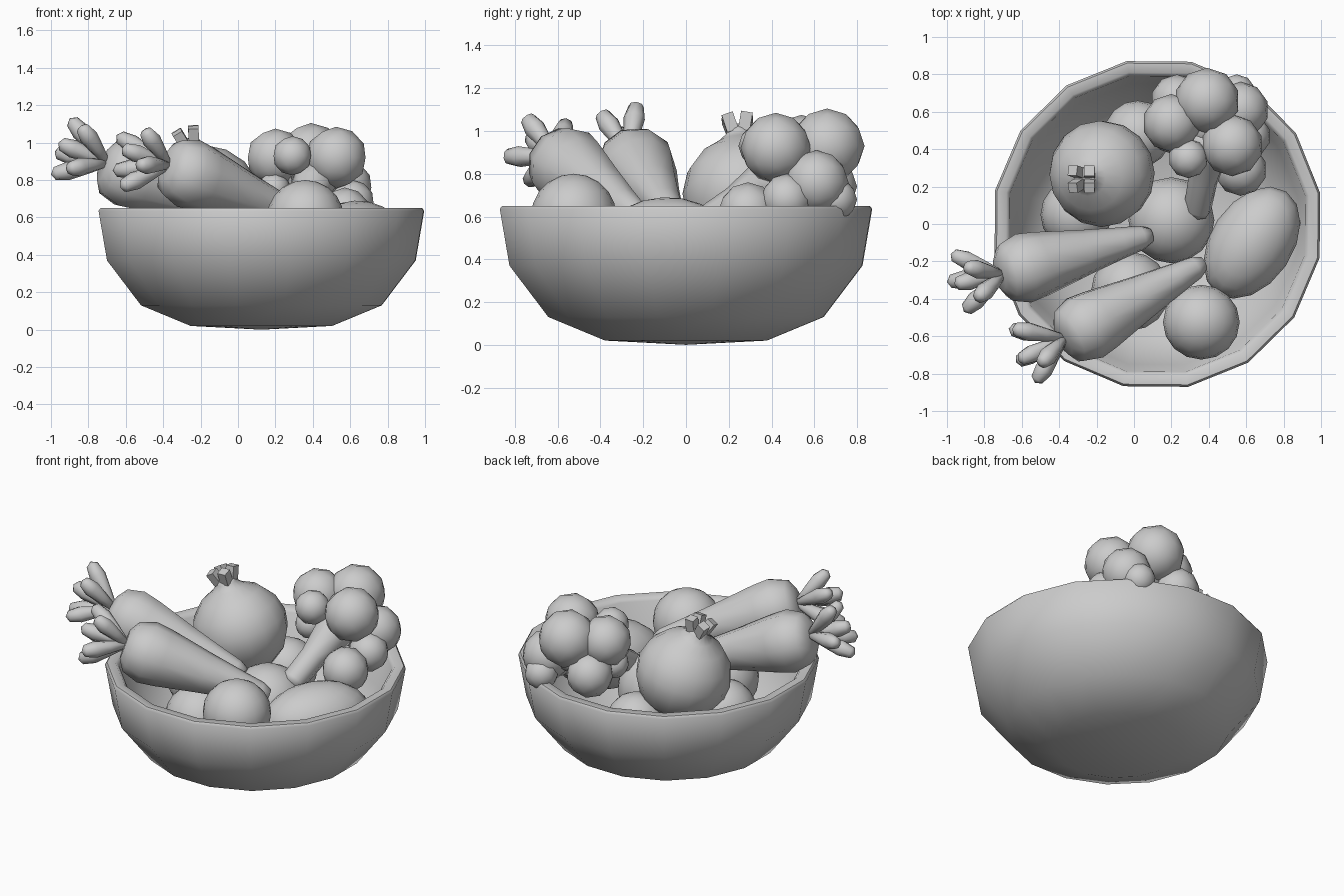
import bpy, bmesh, math
from mathutils import Vector, Matrix

if "Cube" in bpy.data.objects:
    bpy.data.objects.remove(bpy.data.objects["Cube"])


def finish(bm, name, smooth=True):
    bmesh.ops.remove_doubles(bm, verts=bm.verts, dist=0.0005)
    bmesh.ops.recalc_face_normals(bm, faces=bm.faces)
    me = bpy.data.meshes.new(name)
    bm.to_mesh(me)
    bm.free()
    for p in me.polygons:
        p.use_smooth = smooth
    ob = bpy.data.objects.new(name, me)
    bpy.context.collection.objects.link(ob)
    return ob


def frame(origin, direction):
    q = Vector((0, 0, 1)).rotation_difference(Vector(direction))
    return Matrix.Translation(origin) @ q.to_matrix().to_4x4()


def lathe(bm, profile, sides, mat, phase=0.0):
    """Revolve (radius, height) points around the local z axis."""
    rings = []
    for r, h in profile:
        ring = []
        for i in range(sides):
            a = phase + 2 * math.pi * i / sides
            ring.append(bm.verts.new(mat @ Vector((r * math.cos(a), r * math.sin(a), h))))
        rings.append(ring)
    for a, b in zip(rings, rings[1:]):
        for i in range(sides):
            j = (i + 1) % sides
            bm.faces.new((a[i], a[j], b[j], b[i]))


def ellipsoid(name, loc, size, turn=0.0, tilt=0.0):
    bm = bmesh.new()
    m = (Matrix.Translation(loc) @ Matrix.Rotation(turn, 4, 'Z')
         @ Matrix.Rotation(tilt, 4, 'Y') @ Matrix.Diagonal((*size, 1)))
    bmesh.ops.create_uvsphere(bm, u_segments=16, v_segments=10, radius=1, matrix=m)
    return finish(bm, name)


# Bowl: sixteen-sided, with a thick rounded rim
bm = bmesh.new()
lathe(bm, [(0, 0), (0.385, 0.02), (0.655, 0.13), (0.84, 0.37), (0.886, 0.635),
           (0.875, 0.65), (0.825, 0.65), (0.805, 0.63), (0.765, 0.39),
           (0.60, 0.19), (0.36, 0.09), (0, 0.07)],
      16, Matrix.Translation((0.125, 0, 0)), math.radians(10.7))
bowl = finish(bm, "bowl")
bpy.context.view_layer.objects.active = bowl
bowl.select_set(True)
bpy.ops.object.shade_smooth_by_angle(angle=math.radians(50))

# Round fruit and potatoes filling the bowl
ellipsoid("potato", (0.63, -0.1, 0.48), (0.33, 0.22, 0.21), math.radians(56), math.radians(-3))
ellipsoid("front_fruit", (0.36, -0.525, 0.60), (0.205, 0.2, 0.2))
ellipsoid("centre_fruit", (0.20, 0.02, 0.42), (0.23, 0.23, 0.23))
ellipsoid("left_fruit", (-0.31, 0.05, 0.42), (0.19, 0.19, 0.19))
ellipsoid("lower_fruit", (-0.02, -0.36, 0.40), (0.21, 0.21, 0.21))
ellipsoid("back_fruit", (0.02, 0.48, 0.42), (0.18, 0.18, 0.18))

# Onion with a pinched neck and split crown
om = frame((-0.17, 0.27, 0.70), (-0.11, -0.03, 0.36))
bm = bmesh.new()
lathe(bm, [(0, -0.27), (0.12, -0.25), (0.22, -0.17), (0.275, -0.06), (0.285, 0.03),
           (0.255, 0.13), (0.18, 0.22), (0.10, 0.265), (0.06, 0.30), (0.055, 0.335), (0, 0.335)], 16, om)
finish(bm, "onion")
bm = bmesh.new()
for sx in (-1, 1):
    for sy in (-1, 1):
        bmesh.ops.create_cube(bm, size=1, matrix=om @ Matrix.Translation((sx * 0.036, sy * 0.036, 0.35))
                              @ Matrix.Rotation(sx * 0.25, 4, 'Y') @ Matrix.Rotation(-sy * 0.25, 4, 'X')
                              @ Matrix.Diagonal((0.055, 0.055, 0.085, 1)))
finish(bm, "onion_crown", False)


# Carrots with leafy tops
def carrot(name, head, tip, leaf_root, leaf_tips):
    head, tip, root = Vector(head), Vector(tip), Vector(leaf_root)
    L = (tip - head).length
    bm = bmesh.new()
    lathe(bm, [(0, 0), (0.09, 0.0), (0.155, 0.04), (0.188, 0.14), (0.175, 0.24), (0.125, 0.55 * L),
               (0.085, 0.8 * L), (0.065, 0.94 * L), (0.04, L), (0, L)], 10, frame(head, tip - head))
    finish(bm, name)
    bm = bmesh.new()
    for t in leaf_tips:
        d = Vector(t) - root
        n = d.length
        lathe(bm, [(0, 0), (0.022, 0.05 * n), (0.038, 0.4 * n), (0.05, 0.7 * n),
                   (0.036, 0.93 * n), (0, n)], 8, frame(root, d))
    finish(bm, name + "_leaves")


carrot("left_carrot", (-0.72, -0.27, 0.88), (0.09, -0.06, 0.60), (-0.70, -0.27, 0.89),
       [(-0.90, -0.23, 1.13), (-0.84, -0.40, 1.09), (-1.0, -0.31, 0.83),
        (-0.98, -0.16, 0.95), (-0.91, -0.47, 0.86), (-0.96, -0.32, 1.0)])
carrot("front_carrot", (-0.38, -0.62, 0.88), (0.37, -0.21, 0.59), (-0.37, -0.61, 0.88),
       [(-0.50, -0.75, 1.07), (-0.65, -0.56, 1.04), (-0.53, -0.85, 0.88),
        (-0.63, -0.74, 0.76), (-0.67, -0.56, 0.85), (-0.62, -0.73, 0.97)])

# Broccoli: faceted florets on a flared stem
bm = bmesh.new()
for x, y, z, r in [(0.39, 0.66, 0.93, 0.175), (0.20, 0.54, 0.92, 0.155), (0.525, 0.42, 0.92, 0.165),
                   (0.29, 0.35, 0.93, 0.105), (0.57, 0.61, 0.76, 0.15), (0.61, 0.47, 0.68, 0.12),
                   (0.55, 0.70, 0.68, 0.10), (0.23, 0.66, 0.74, 0.14), (0.57, 0.29, 0.62, 0.14),
                   (0.19, 0.47, 0.75, 0.09), (0.41, 0.53, 0.80, 0.15)]:
    bmesh.ops.create_icosphere(bm, subdivisions=2, radius=r, matrix=Matrix.Translation((x, y, z)))
finish(bm, "broccoli_florets")
bm = bmesh.new()
base, top = Vector((0.335, 0.06, 0.55)), Vector((0.42, 0.50, 0.84))
n = (top - base).length
lathe(bm, [(0, 0), (0.065, 0), (0.075, 0.03), (0.08, 0.4 * n), (0.11, 0.7 * n), (0.14, n), (0, n)],
      8, frame(base, top - base))
finish(bm, "broccoli_stem")
